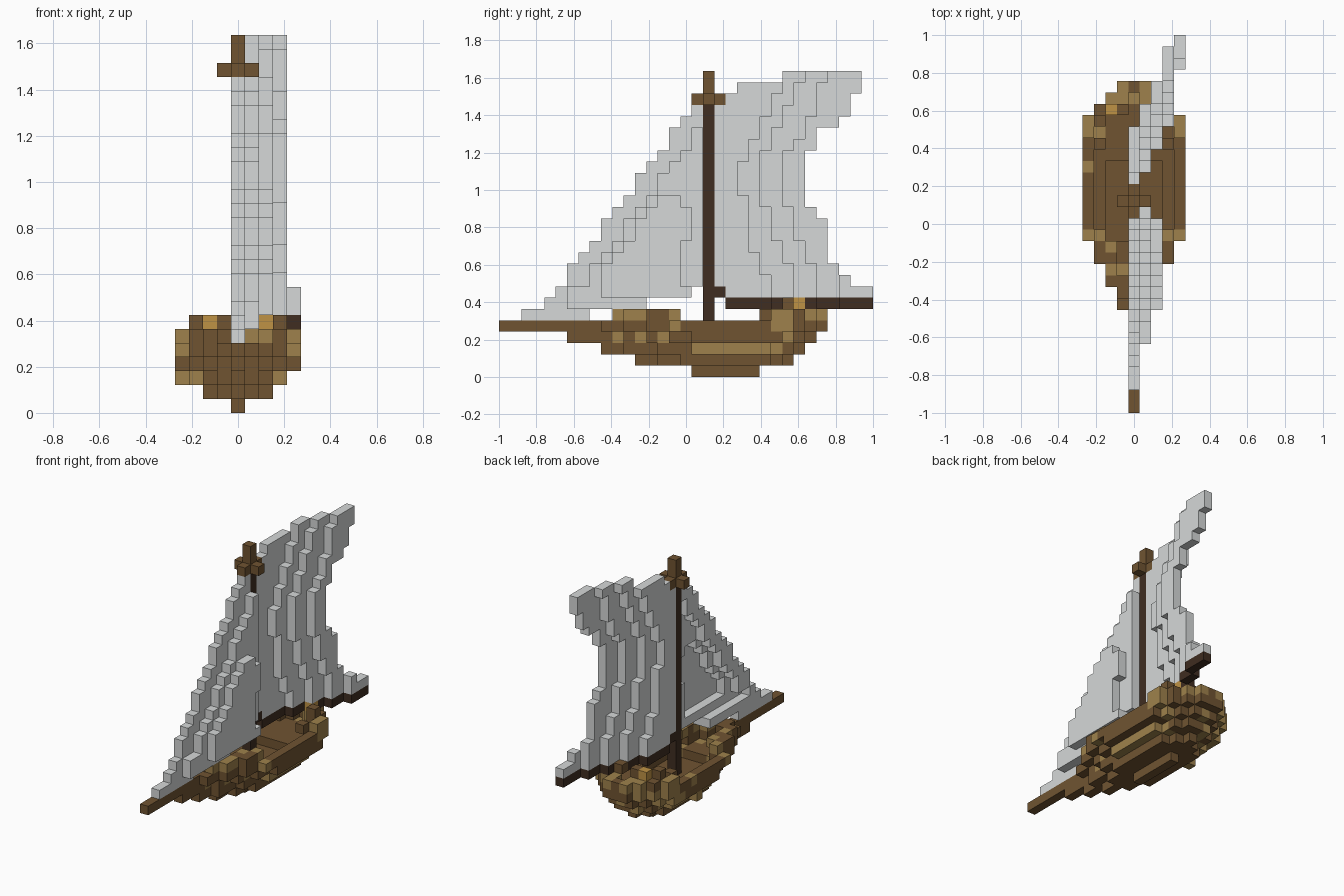
import bpy
import bmesh
import random
from mathutils import Vector

random.seed(4)
if "Cube" in bpy.data.objects:
    bpy.data.objects.remove(bpy.data.objects["Cube"], do_unlink=True)

UNIT = 2 / 33          # edge of one block
MID = 4                # centre column across the beam


def make_material(name, color):
    mat = bpy.data.materials.new(name)
    mat.use_nodes = True
    mat.diffuse_color = (*color, 1)
    mat.node_tree.nodes["Principled BSDF"].inputs["Base Color"].default_value = (*color, 1)
    return mat


MATERIALS = {
    "brown": make_material("brown wood", (0.16, 0.088, 0.031)),
    "tan": make_material("tan wood", (0.345, 0.222, 0.072)),
    "gold": make_material("golden wood", (0.52, 0.29, 0.06)),
    "dark": make_material("dark wood", (0.05, 0.026, 0.015)),
    "grey": make_material("grey sailcloth", (0.67, 0.69, 0.69)),
}
SIDES = [Vector(v) for v in
         ((1, 0, 0), (-1, 0, 0), (0, 1, 0), (0, -1, 0), (0, 0, 1), (0, 0, -1))]


def build(name, blocks):
    """Turn {(column, length, level): colour} into a mesh of its outer faces."""
    colors = sorted(set(blocks.values()))
    mesh = bpy.data.meshes.new(name)
    for color in colors:
        mesh.materials.append(MATERIALS[color])
    bm = bmesh.new()
    origin = Vector((-4.5, -16.5, 0))
    for cell, color in blocks.items():
        centre = origin + Vector(cell) + Vector((0.5, 0.5, 0.5))
        for side in SIDES:
            if tuple(int(a + b) for a, b in zip(cell, side)) in blocks:
                continue
            u = Vector((side.y, side.z, side.x))
            v = side.cross(u)
            corners = [centre + (side + u * a + v * b) / 2
                       for a, b in ((-1, -1), (1, -1), (1, 1), (-1, 1))]
            face = bm.faces.new([bm.verts.new(c * UNIT) for c in corners])
            face.material_index = colors.index(color)
    bmesh.ops.remove_doubles(bm, verts=bm.verts, dist=UNIT / 100)
    bm.to_mesh(mesh)
    bm.free()
    obj = bpy.data.objects.new(name, mesh)
    bpy.context.collection.objects.link(obj)


# Hull: each level is nested slabs of (half width, first, last)
LEVELS = [
    [(0, 17, 22)],
    [(0, 12, 25), (1, 14, 24), (2, 16, 23)],
    [(0, 9, 26), (1, 11, 26), (2, 14, 25), (3, 17, 23)],
    [(0, 6, 27), (1, 11, 27), (2, 13, 26), (3, 15, 25), (4, 17, 24)],
    [(0, 9, 28), (1, 9, 28), (2, 11, 27), (3, 13, 26), (4, 15, 25)],
]


def level_cells(slabs):
    return {(i, j) for w, a, b in slabs
            for i in range(MID - w, MID + w + 1) for j in range(a, b + 1)}


def edge_cells(cells):
    """Cells that touch the outside, corners included."""
    return {(i, j) for i, j in cells
            if not {(i + a, j + b) for a in (-1, 0, 1) for b in (-1, 0, 1)} <= cells}


def speckle(chance):
    return "tan" if random.random() < chance else "brown"


def plank_color(i, j, k):
    """Tan bilge stripe amidships, speckled bow and stern."""
    if k == 2 and abs(i - MID) == 3:
        return "tan"
    if k == 4 and abs(i - MID) == 4:
        return "tan" if j in (15, 24, 25) or (i, j) == (0, 21) else "brown"
    if j >= 23 and k >= 2:
        return speckle(0.35)
    if k == 3 and j in (10, 12, 14):
        return "tan"
    return "brown"


hull = {}
for k, slabs in enumerate(LEVELS):
    cells = level_cells(slabs)
    rim = edge_cells(cells)
    for i, j in sorted(cells):
        # sunken well amidships, open hold inside the top wall
        well = k == 3 and abs(i - MID) <= 2 and 15 <= j <= 21
        hold = k == 4 and (i, j) not in rim
        if not (well or hold):
            hull[(i, j, k)] = plank_color(i, j, k) if (i, j) in rim else "brown"
hull[(0, 20, 2)] = "tan"
build("hull", hull)

# Raised rails at bow and stern
rail = {}
for i, j in sorted(edge_cells(level_cells(LEVELS[4]))):
    wide = abs(i - MID) == 4
    if 10 <= j <= 15 and not wide:
        rail[(i, j, 5)] = "tan" if i > MID and j <= 12 else "brown"
    elif j >= 24 or (j == 23 and not wide):
        rail[(i, j, 5)] = speckle(0.6)
for i in range(MID - 1, MID + 2):
    rail[(i, 28, 5)] = "brown" if i == MID else "tan"
for side in (-1, 1):
    rail[(MID + side * 3, 23, 5)] = "brown"
    rail[(MID + side * 3, 26, 5)] = "brown"
    rail[(MID + side * 3, 25, 6)] = "brown"
    rail[(MID + side * 2, 26, 6)] = "gold"
    rail[(MID + side, 26, 6)] = "brown"
    for i, j in ((4, 24), (4, 25), (3, 15), (2, 12), (2, 14), (2, 27), (2, 26)):
        rail[(MID + side * i, j, 5)] = "tan"
build("rail", rail)

# Bowsprit
build("bowsprit", {(MID, j, 4): "brown" for j in range(9)})

# Mast with its jaw, and the crossed cap at the top
mast = {(MID, 18, k): "dark" for k in range(3, 24)}
mast[(MID, 19, 7)] = "dark"
build("mast", mast)
cap = {(MID, 18, k): "brown" for k in range(24, 27)}
for step in (-1, 1):
    cap[(MID + step, 18, 24)] = "brown"
    cap[(MID, 18 + step, 24)] = "brown"
build("mast_cap", cap)

# Main sail: per level, its ends and where it steps sideways
FIRST = [20] + [19] * 16 + [20, 21, 25]
LAST = [32, 30, 29] + [28] * 4 + [27] + [26] * 5 + [27, 27, 29, 30, 30, 31, 31]
STEPS = [
    [24, 24, 23, 23] + [22] * 5 + [21] * 3 + [22, 22, 23, 23, 24, 24, 25, 25],
    [26, 26, 26, 25, 25, 24, 24, 24] + [23] * 5 + [24, 24, 25, 25, 26, 26, 27],
    [28, 28, 28, 27, 27, 26, 26, 26] + [25] * 5 + [26, 27, 27, 28, 28, 28, 29],
    [30, 30] + [33] * 18,
]
main_sail = {}
for n, (first, last) in enumerate(zip(FIRST, LAST)):
    for j in range(first, last + 1):
        shift = sum(j >= step[n] for step in STEPS)
        main_sail[(MID + shift, j, n + 7)] = "grey"
build("main_sail", main_sail)

# Boom follows the foot of the main sail
boom = {}
for j in range(20, 33):
    boom[(MID + sum(j >= step[0] for step in STEPS), j, 6)] = "dark"
build("boom", boom)

# Jib: stepped luff, bulging to the left, with the foot closed by shelves
LUFF = [2, 4, 5, 6, 6, 7, 8, 9, 9, 10, 11, 12, 12, 13, 14, 15, 15, 16, 17]
FOOT = {5: 7, 6: 12, 7: 16}
BULGE_END = {7: 16, 12: 16, 13: 16, 14: 16}
jib = {}
for k, luff in enumerate(LUFF, start=5):
    for j in range(luff, FOOT.get(k, 17) + 1):
        shift = 0
        if k > 5 and j >= luff + (1 if k == 7 else 2):
            shift = 1
        if 7 <= k <= 15 and max(9, luff + 3) <= j <= BULGE_END.get(k, 15):
            shift = 2
        jib[(MID + shift, j, k)] = "grey"
        if k in (6, 7) and shift == k - 5:
            jib[(MID + shift - 1, j, k)] = "grey"
build("jib", jib)
